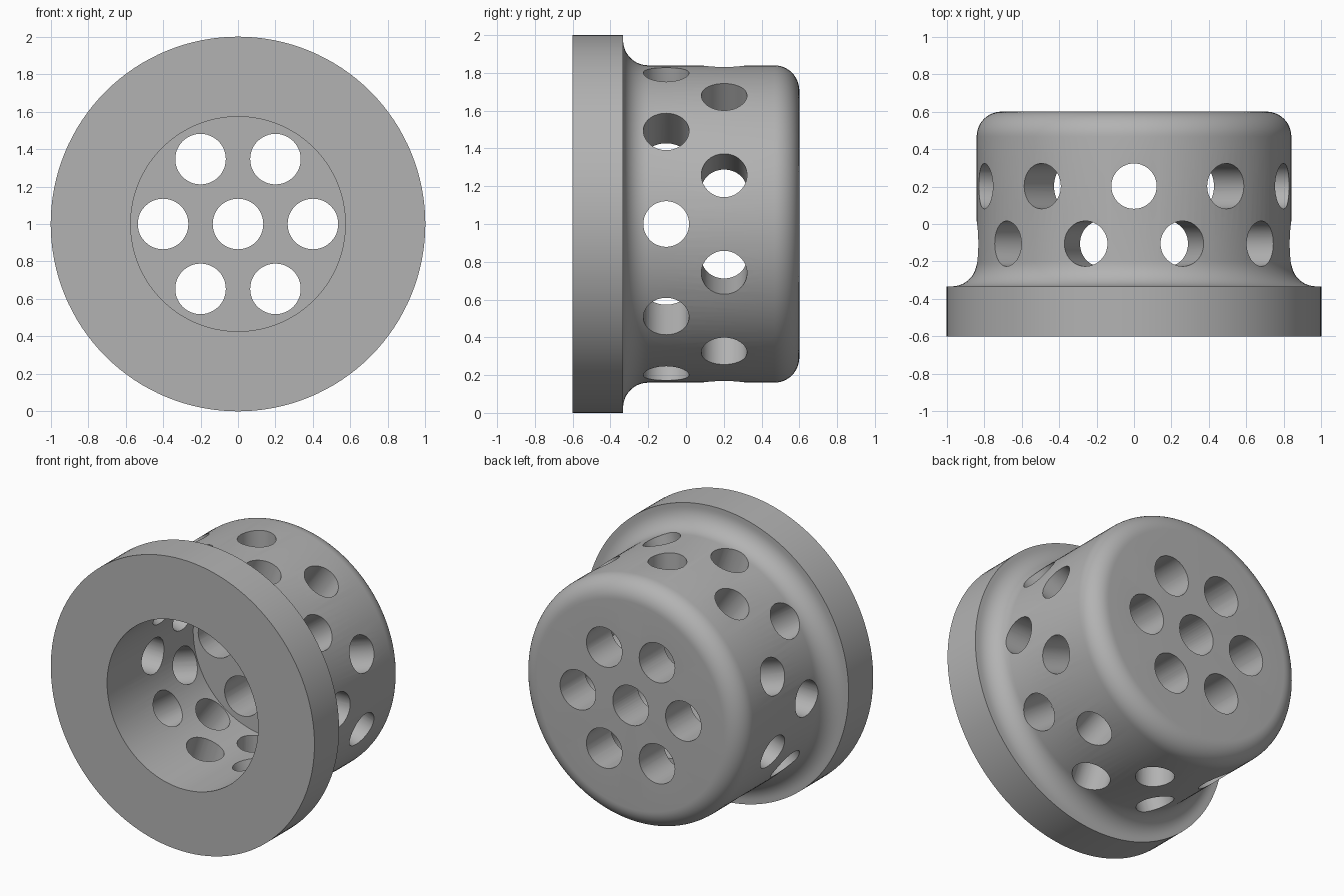
import bpy, bmesh, math
from mathutils import Matrix, Vector

cube = bpy.data.objects.get("Cube")
if cube:
    bpy.data.objects.remove(cube, do_unlink=True)

AXIS = Vector((0, 0, 1))        # centre line runs along y at this height
FRONT, BACK = -0.6, 0.6
FLANGE_R, BODY_R, BORE_R = 1.0, 0.84, 0.573
WALL, FILLET = 0.267, 0.133
SEGMENTS, STEPS = 128, 12

grey = bpy.data.materials.new("plain grey")
grey.use_nodes = True
colour = (0.45, 0.45, 0.45, 1)
grey.diffuse_color = colour
grey.node_tree.nodes["Principled BSDF"].inputs["Base Color"].default_value = colour


def make_object(name, bm):
    bmesh.ops.recalc_face_normals(bm, faces=bm.faces)
    mesh = bpy.data.meshes.new(name)
    bm.to_mesh(mesh)
    bm.free()
    mesh.materials.append(grey)
    obj = bpy.data.objects.new(name, mesh)
    bpy.context.collection.objects.link(obj)
    return obj


def arc(r, y, start, end):
    """Quarter arc in the (radius, y) profile plane."""
    for i in range(STEPS + 1):
        a = math.radians(start + (end - start) * i / STEPS)
        yield r + FILLET * math.cos(a), y + FILLET * math.sin(a)


# Flanged cup: one profile turned around the centre line
flange_back, floor = FRONT + WALL, BACK - WALL
profile = [(0, floor), (BORE_R, floor), (BORE_R, FRONT),
           (FLANGE_R, FRONT), (FLANGE_R, flange_back)]
profile += arc(BODY_R + FILLET, flange_back + FILLET, 270, 180)
profile += arc(BODY_R - FILLET, BACK - FILLET, 0, 90)
profile.append((0, BACK))

bm = bmesh.new()
verts = [bm.verts.new(AXIS + Vector((r, y, 0))) for r, y in profile]
edges = [bm.edges.new(pair) for pair in zip(verts, verts[1:])]
bmesh.ops.spin(bm, geom=verts + edges, cent=AXIS, axis=(0, 1, 0),
               angle=math.tau, steps=SEGMENTS)
bmesh.ops.remove_doubles(bm, verts=bm.verts, dist=0.0001)
cup = make_object("perforated_cup", bm)

# Hole cutters
bm = bmesh.new()


def drill(start, direction, radius, length):
    turn = direction.to_track_quat('Z', 'Y').to_matrix().to_4x4()
    place = Matrix.Translation(start + direction * length / 2) @ turn
    bmesh.ops.create_cone(bm, cap_ends=True, segments=48, radius1=radius,
                          radius2=radius, depth=length, matrix=place)


# Two staggered rows of ten holes in the wall
for y, offset in ((-0.105, 0), (0.202, 18)):
    for i in range(10):
        a = math.radians(36 * i + offset)
        out = Vector((math.cos(a), 0, math.sin(a)))
        drill(AXIS + Vector((0, y, 0)) + out * 0.55, out, 0.121, 0.5)

# Centre hole and a ring of six in the end plate
ring = [math.radians(60 * i) for i in range(6)]
spots = [Vector()] + [Vector((math.cos(a), 0, math.sin(a))) * 0.4 for a in ring]
for spot in spots:
    drill(AXIS + spot + Vector((0, 0.3, 0)), Vector((0, 1, 0)), 0.135, 0.4)

cutter = make_object("hole_cutter", bm)
cutter.hide_render = True

# Cut the holes and shade
cut = cup.modifiers.new("holes", 'BOOLEAN')
cut.operation, cut.solver, cut.object = 'DIFFERENCE', 'EXACT', cutter
bpy.ops.object.select_all(action='DESELECT')
cup.select_set(True)
bpy.context.view_layer.objects.active = cup
bpy.ops.object.modifier_apply(modifier=cut.name)
bpy.data.objects.remove(cutter, do_unlink=True)
bpy.ops.object.shade_smooth_by_angle(angle=math.radians(30))
